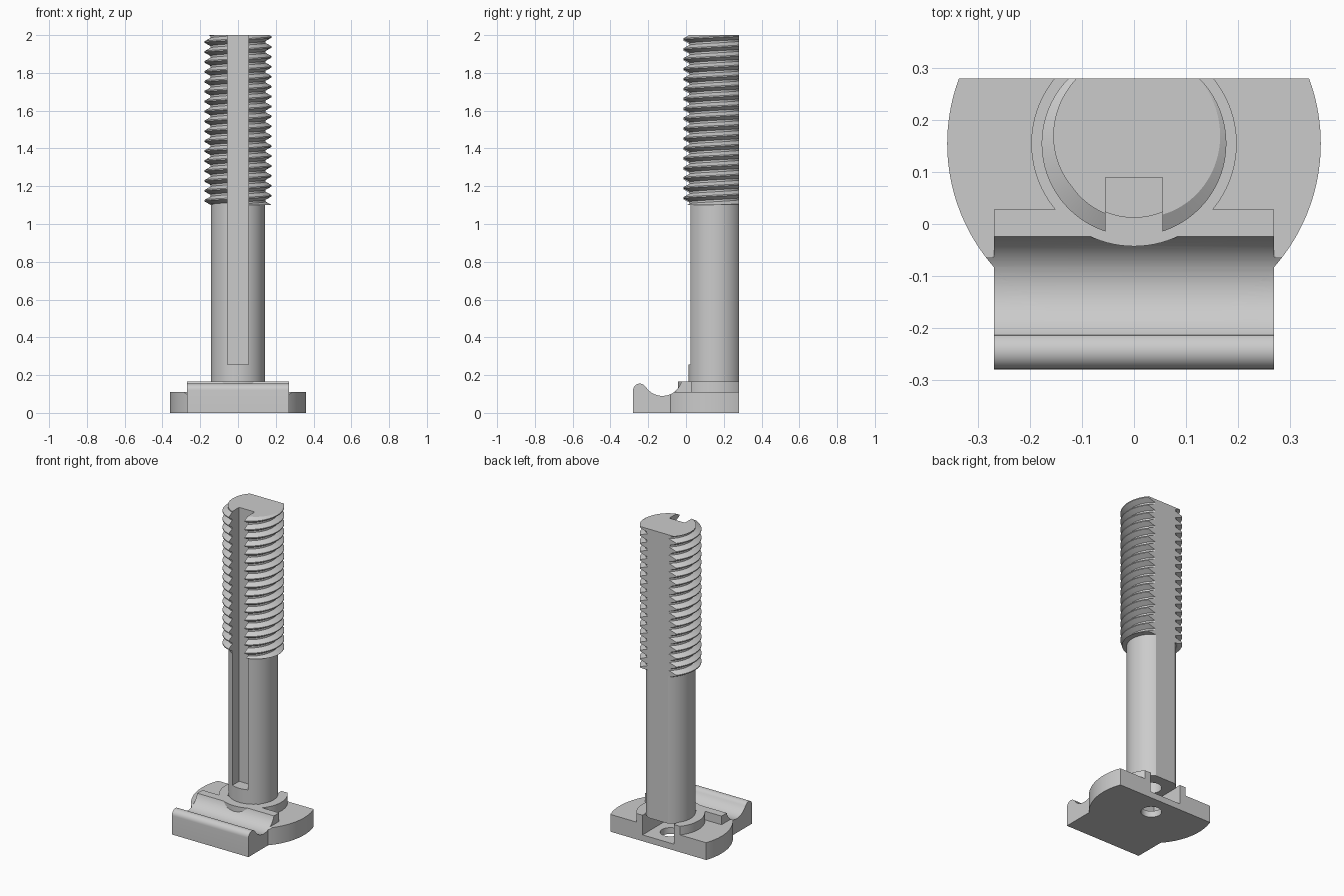
import bpy, bmesh
from math import sin, cos, pi, radians, floor, ceil

if "Cube" in bpy.data.objects:
    bpy.data.objects.remove(bpy.data.objects["Cube"], do_unlink=True)

AXIS_Y = 0.155      # centre line of the shaft
BACK_Y = 0.28       # flat cut along the back
BOSS_TOP = 0.165

steel = bpy.data.materials.new("plain_grey")
steel.use_nodes = True
GREY = (0.6, 0.6, 0.6, 1)
steel.diffuse_color = GREY
steel.node_tree.nodes["Principled BSDF"].inputs["Base Color"].default_value = GREY


def finish(name, bm):
    bmesh.ops.recalc_face_normals(bm, faces=bm.faces)
    mesh = bpy.data.meshes.new(name)
    bm.to_mesh(mesh)
    bm.free()
    mesh.materials.append(steel)
    ob = bpy.data.objects.new(name, mesh)
    bpy.context.collection.objects.link(ob)
    return ob


def prism(name, points, offset):
    """Extrude a closed outline of 3D points along an offset."""
    bm = bmesh.new()
    face = bm.faces.new([bm.verts.new(p) for p in points])
    top = bmesh.ops.extrude_face_region(bm, geom=[face])["geom"]
    verts = [g for g in top if isinstance(g, bmesh.types.BMVert)]
    bmesh.ops.translate(bm, verts=verts, vec=offset)
    return finish(name, bm)


def cylinder(name, radius, z0, z1, sides=96):
    ring = [(radius * cos(2 * pi * i / sides),
             AXIS_Y + radius * sin(2 * pi * i / sides), z0) for i in range(sides)]
    return prism(name, ring, (0, 0, z1 - z0))


def box(name, half_x, y0, y1, z0, z1):
    ring = [(-half_x, y0, z0), (half_x, y0, z0), (half_x, y1, z0), (-half_x, y1, z0)]
    return prism(name, ring, (0, 0, z1 - z0))


def combine(target, other, operation):
    mod = target.modifiers.new(operation, 'BOOLEAN')
    mod.operation = operation
    mod.solver = 'EXACT'
    mod.object = other
    bpy.ops.object.select_all(action='DESELECT')
    bpy.context.view_layer.objects.active = target
    target.select_set(True)
    bpy.ops.object.modifier_apply(modifier=mod.name)
    bpy.data.objects.remove(other, do_unlink=True)


def arc(cy, cz, radius, start, end, steps):
    """Points of an arc in the y-z plane, angles in degrees."""
    out = []
    for i in range(steps + 1):
        a = radians(start + (end - start) * i / steps)
        out.append((cy + radius * cos(a), cz + radius * sin(a)))
    return out


def thread(name, z0, z1, pitch, root, crest, cols=96):
    """Helical thread: sheared grid clamped between two flat ends."""
    shift = z1 - pitch * 70 / 360
    flats = (-0.06, 0.06, 0.4, 0.6)
    turns = range(floor((z0 - shift) / pitch) - 2, ceil((z1 - shift) / pitch) + 2)
    bm = bmesh.new()
    grid = []
    for c in range(cols + 1):
        turn = c / cols
        column = []
        for k in turns:
            for f in flats:
                z = min(max(shift + pitch * (k + f + turn), z0), z1)
                phase = (z - shift) / pitch - turn
                d = abs(phase - round(phase))
                t = min(max((d - 0.06) / 0.34, 0), 1)
                r = crest + (root - crest) * t
                a = 2 * pi * turn
                column.append(bm.verts.new((r * cos(a), AXIS_Y + r * sin(a), z)))
        grid.append(column)
    for a, b in zip(grid, grid[1:]):
        for j in range(len(a) - 1):
            bm.faces.new((a[j], b[j], b[j + 1], a[j + 1]))
    bmesh.ops.remove_doubles(bm, verts=bm.verts, dist=0.00002)
    bmesh.ops.holes_fill(bm, edges=[e for e in bm.edges if e.is_boundary], sides=0)
    return finish(name, bm)


# Base: round flange, grooved front bar and raised boss
base = cylinder("base", 0.36, 0, 0.11, 160)
groove = prism("groove_cutter",
               [(-0.5, y, z) for y, z in arc(-0.125, 0.195, 0.105, 0, 354, 59)], (1, 0, 0))
combine(base, groove, 'DIFFERENCE')

profile = [(0.028, 0), (-0.28, 0)]
profile += arc(-0.245, 0.12, 0.035, 180, 32, 14)
profile += arc(-0.125, 0.195, 0.105, 212, 343.4, 24)
profile += [(0.028, BOSS_TOP)]
bar = prism("front_bar", [(-0.27, y, z) for y, z in profile], (0.54, 0, 0))
combine(base, bar, 'UNION')
combine(base, cylinder("boss", 0.198, 0.02, BOSS_TOP), 'UNION')

# Nut pocket open at the back, with a screw hole through the floor
combine(base, box("pocket_cutter", 0.11, 0.05, 0.6, 0.04, 0.2), 'DIFFERENCE')
combine(base, cylinder("hole_cutter", 0.06, -0.1, 0.1, 48), 'DIFFERENCE')
combine(base, box("back_cutter", 1, BACK_Y, 1, -1, 3), 'DIFFERENCE')

# Shaft with threaded upper half, keyway at the front and flat back
shaft = cylinder("threaded_shaft", 0.143, 0.16, 1.3)
combine(shaft, thread("thread", 1.1, 2.0, 0.0525, 0.146, 0.178), 'UNION')
combine(shaft, box("keyway_cutter", 0.055, -0.5, 0.09, 0.255, 2.2), 'DIFFERENCE')
combine(shaft, box("back_cutter", 1, BACK_Y, 1, -1, 3), 'DIFFERENCE')
combine(shaft, cylinder("hole_cutter", 0.06, 0.1, 0.24, 48), 'DIFFERENCE')

# Smooth round faces, keep edges sharp
bpy.ops.object.select_all(action='DESELECT')
for ob in (base, shaft):
    ob.select_set(True)
bpy.context.view_layer.objects.active = shaft
bpy.ops.object.shade_smooth_by_angle(angle=radians(25))
